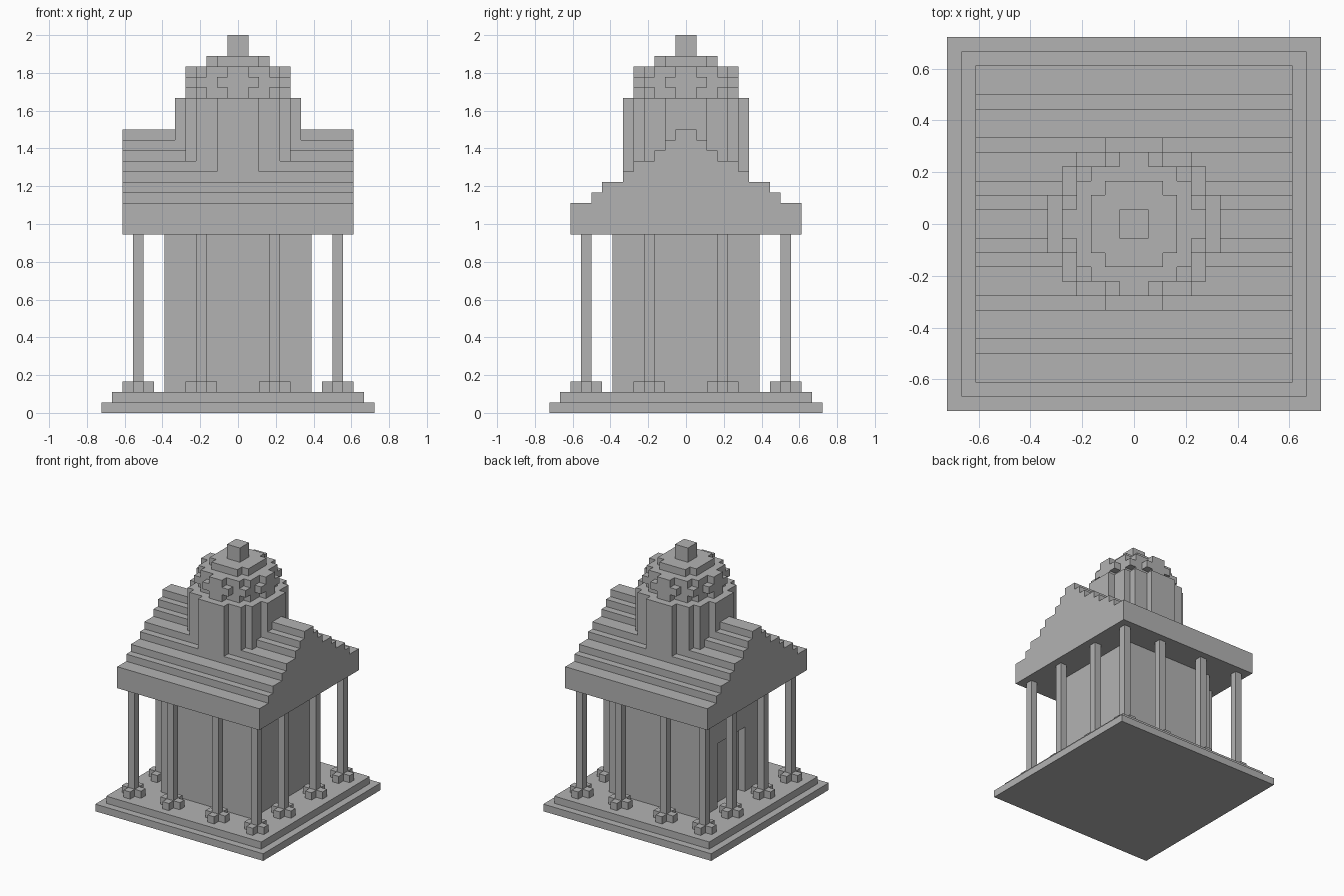
import bpy
import bmesh
from mathutils import Vector

U = 1 / 18  # one building block

cube = bpy.data.objects.get("Cube")
if cube:
    bpy.data.objects.remove(cube, do_unlink=True)

stone = bpy.data.materials.new("grey_stone")
stone.use_nodes = True
grey = (0.45, 0.45, 0.45, 1)
stone.diffuse_color = grey
stone.node_tree.nodes["Principled BSDF"].inputs["Base Color"].default_value = grey


def prism(name, outline, start, end, axis="z", at=(0, 0)):
    """Extrude a flat outline along z (outline in x, y) or along x (outline in y, z)."""
    bm = bmesh.new()
    if axis == "z":
        points = [Vector((a, b, start)) for a, b in outline]
        move = Vector((0, 0, end - start))
    else:
        points = [Vector((start, a, b)) for a, b in outline]
        move = Vector((end - start, 0, 0))
    face = bm.faces.new([bm.verts.new(p) for p in points])
    top = bmesh.ops.extrude_face_region(bm, geom=[face])["geom"]
    bmesh.ops.translate(bm, verts=[g for g in top if isinstance(g, bmesh.types.BMVert)], vec=move)
    bmesh.ops.recalc_face_normals(bm, faces=bm.faces)
    bmesh.ops.translate(bm, verts=bm.verts, vec=(at[0], at[1], 0))
    bmesh.ops.scale(bm, verts=bm.verts, vec=(U, U, U))
    mesh = bpy.data.meshes.new(name)
    bm.to_mesh(mesh)
    bm.free()
    mesh.materials.append(stone)
    obj = bpy.data.objects.new(name, mesh)
    bpy.context.collection.objects.link(obj)
    return obj


def stair(steps):
    """Stepped corner from (half width, reach) pairs, going outwards."""
    points = []
    for i, (x, y) in enumerate(steps):
        if i:
            points.append((steps[i - 1][0], y))
        points.append((x, y))
    return points


def plan(*steps):
    """Stepped round plan mirrored into all four quarters."""
    q = stair(steps)
    return (q + [(x, -y) for x, y in reversed(q)]
            + [(-x, -y) for x, y in q] + [(-x, y) for x, y in reversed(q)])


# Plinth
prism("plinth_lower", plan((13, 13)), 0, 1)
prism("plinth_upper", plan((12, 12)), 1, 2)

# Hall with a recessed doorway in one side
hall = [(-6, -7), (7, -7), (7, 7), (-6, 7)]
prism("hall", hall, 2, 17)
doorway = [(-7, 2), (-3, 2), (-3, 11), (3, 11), (3, 2), (7, 2), (7, 17), (-7, 17)]
prism("doorway_wall", doorway, -7, -6, axis="x")

# Colonnade around the hall
spots = (-9.5, -3.5, 3.5, 9.5)
for x in spots:
    for y in spots:
        if max(abs(x), abs(y)) > 9:
            prism("column_base", plan((0.5, 1.5), (1.5, 0.5)), 2, 3, at=(x, y))
            prism("column", plan((0.5, 0.5)), 3, 17, at=(x, y))

# Stepped gable roof
half = stair([(1, 27), (2, 26), (3, 25), (5, 24), (6, 23), (8, 22), (9, 21), (11, 20)])
gable = [(-y, z) for y, z in reversed(half)] + half + [(11, 17), (-11, 17)]
prism("roof", gable, -11, 11, axis="x")

# Ribbed tower and its crown
prism("tower", plan((2, 6), (4, 5), (5, 4), (6, 2)), 20, 30)
ribbed = plan((1, 5), (3, 4), (4, 3), (5, 1))
prism("crown_lower", ribbed, 30, 31)
prism("crown_middle", plan((2, 5), (4, 4), (5, 2)), 31, 32)
prism("crown_upper", ribbed, 32, 33)
prism("crown_cap", plan((2, 3), (3, 2)), 33, 34)
prism("finial", plan((1, 1)), 34, 36)
